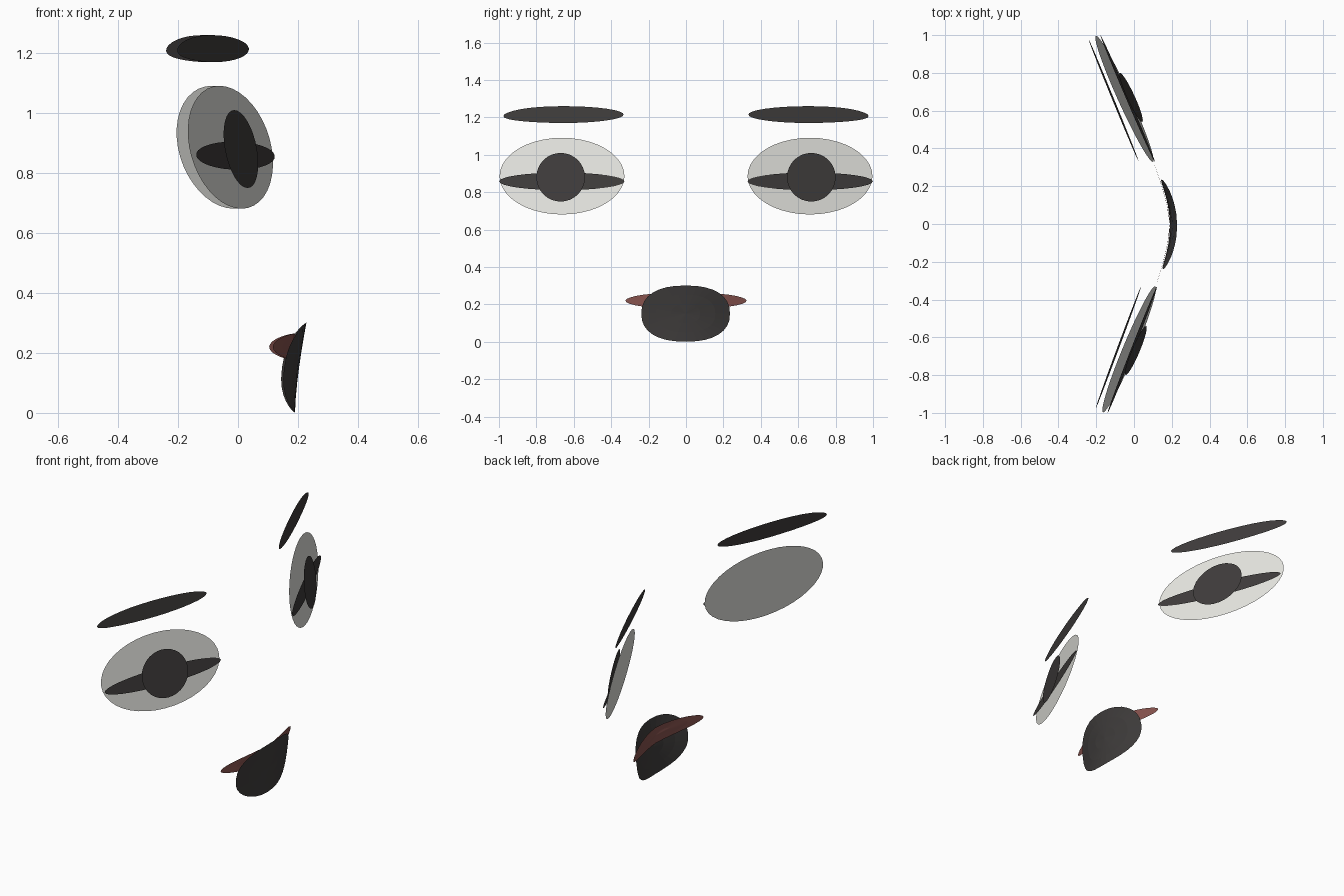
import bpy, bmesh
from math import cos, sin, pi, copysign

if "Cube" in bpy.data.objects:
    bpy.data.objects.remove(bpy.data.objects["Cube"])

SKEW = 0.019  # the whole face is turned very slightly around z


def material(name, rgb):
    m = bpy.data.materials.new(name)
    m.diffuse_color = (*rgb, 1)
    m.use_nodes = True
    m.node_tree.nodes["Principled BSDF"].inputs["Base Color"].default_value = m.diffuse_color
    return m


DARK = material("charcoal", (0.05, 0.046, 0.045))
WHITE = material("off_white", (0.8, 0.8, 0.76))
RED = material("dull_red", (0.24, 0.085, 0.075))


def sheet(name, mat, centre, radii, depth, power=1.0, warp=None, seg=32, rings=(1.0,)):
    """Oval sheet facing +x; depth(y, z) gives its x position."""
    bm = bmesh.new()

    def vert(u, v):
        y, z = centre[0] + radii[0] * u, centre[1] + radii[1] * v
        if warp:
            z += warp(u, v)
        return bm.verts.new((depth(y, z) - SKEW * y, y, z))

    loops = []
    for r in rings:
        loop = []
        for i in range(seg):
            t = 2 * pi * i / seg
            c, s = cos(t), sin(t)
            loop.append(vert(r * copysign(abs(c) ** power, c), r * copysign(abs(s) ** power, s)))
        loops.append(loop)
    if len(rings) == 1:
        bm.faces.new(loops[0])
    else:
        mid = vert(0, 0)
        for i in range(seg):
            j = (i + 1) % seg
            bm.faces.new((mid, loops[0][i], loops[0][j]))
            for a, b in zip(loops, loops[1:]):
                bm.faces.new((a[i], b[i], b[j], a[j]))
    me = bpy.data.meshes.new(name)
    bm.to_mesh(me)
    bm.free()
    me.materials.append(mat)
    ob = bpy.data.objects.new(name, me)
    bpy.context.collection.objects.link(ob)
    return ob


def tilted(x0, cy, cz, slope, lean):
    return lambda y, z: x0 - slope * (abs(y) - cy) + lean * (z - cz)


for side, label in ((1, "left"), (-1, "right")):
    # eye white, lid line and pupil, stacked towards the front
    sheet(label + "_eye_white", WHITE, (side * 0.663, 0.886), (0.334, 0.205),
          tilted(-0.038, 0.663, 0.886, 0.43, -0.18), seg=40)
    sheet(label + "_lid_line", DARK, (side * 0.664, 0.858), (0.335, 0.047),
          tilted(-0.021, 0.664, 0.858, 0.41, -0.18))
    sheet(label + "_pupil", DARK, (side * 0.67, 0.88), (0.13, 0.13),
          tilted(-0.003, 0.67, 0.88, 0.43, -0.17))
    # eyebrow, outer tip drooping a little
    sheet(label + "_eyebrow", DARK, (side * 0.655, 1.215), (0.322, 0.045),
          tilted(-0.096, 0.655, 1.215, 0.392, -0.12),
          warp=lambda u, v, s=side: -0.008 * max(0, u * s) ** 3)

# lip line behind, curved around the face
sheet("lip_line", RED, (0, 0.22), (0.324, 0.045),
      lambda y, z: 0.19 - 0.433 * abs(y) ** 1.5, rings=(0.35, 0.7, 1.0))

# open mouth, bulging forward and leaning out at the top
sheet("mouth", DARK, (-0.002, 0.151), (0.237, 0.15),
      lambda y, z: 0.19 + 0.038 * (max(z, 0) / 0.3) ** 1.5 - 0.95 * y * y,
      power=0.85, rings=(0.33, 0.67, 1.0))
